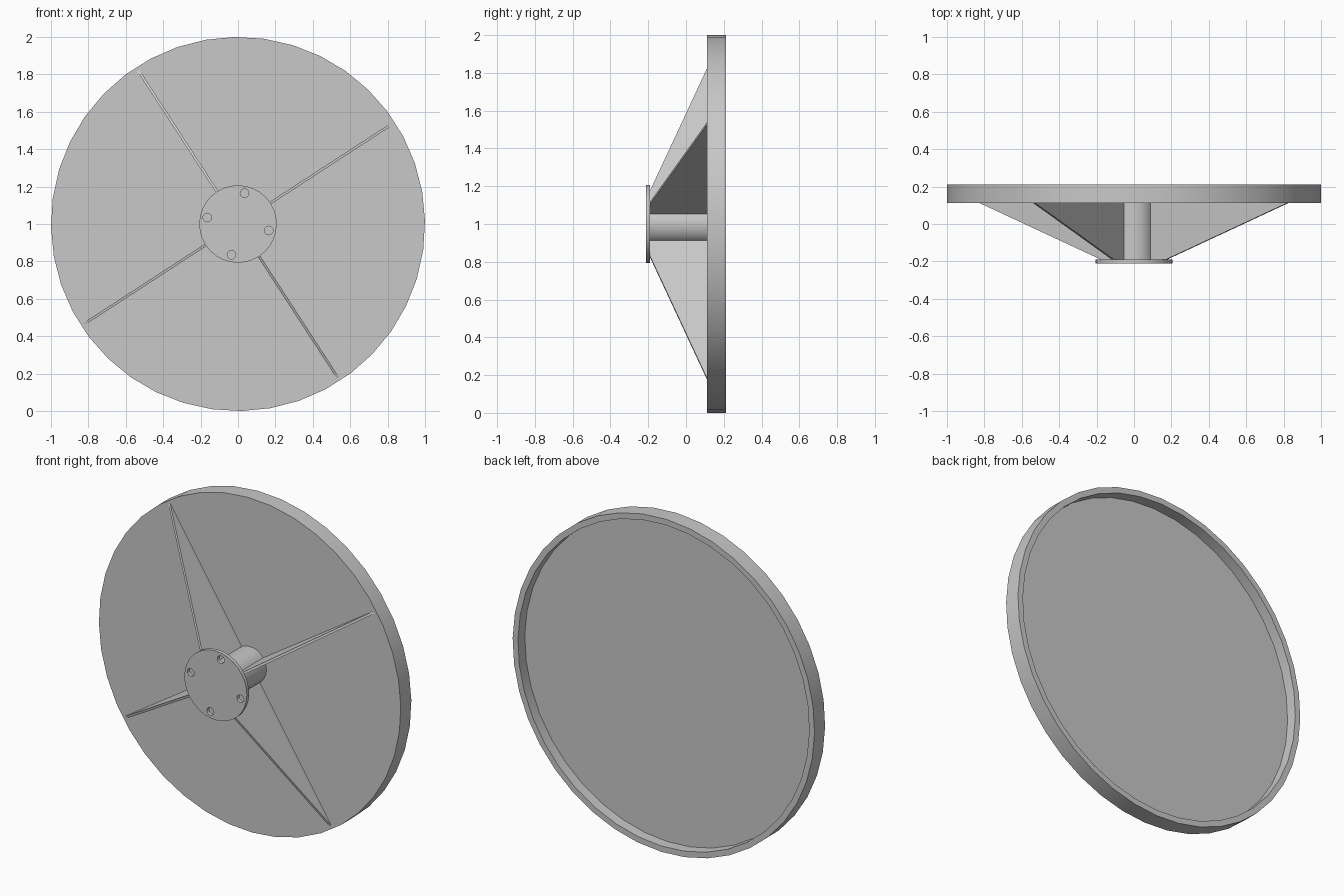
import bpy, bmesh, math
from mathutils import Matrix, Vector

cube = bpy.data.objects.get("Cube")
if cube:
    bpy.data.objects.remove(cube, do_unlink=True)

CENTRE = Vector((0, 0, 1))
TILT = math.radians(33)      # angle of the first rib in the x-z plane
BACK, FRONT = 0.112, -0.19   # ribs and hub run between these depths

grey = bpy.data.materials.new("light grey metal")
grey.use_nodes = True
colour = (0.58, 0.58, 0.58, 1)
grey.diffuse_color = colour
grey.node_tree.nodes["Principled BSDF"].inputs["Base Color"].default_value = colour


def finish(name, bm):
    bmesh.ops.recalc_face_normals(bm, faces=bm.faces)
    mesh = bpy.data.meshes.new(name)
    bm.to_mesh(mesh)
    bm.free()
    mesh.materials.append(grey)
    obj = bpy.data.objects.new(name, mesh)
    obj.location = CENTRE
    bpy.context.collection.objects.link(obj)
    return obj


def smooth(obj):
    bpy.ops.object.select_all(action="DESELECT")
    obj.select_set(True)
    bpy.context.view_layer.objects.active = obj
    bpy.ops.object.shade_smooth_by_angle(angle=math.radians(30))


def lathe(name, profile, sides, start):
    """Turn (radius, depth) points around the y axis; caps close both ends."""
    bm = bmesh.new()
    rings = []
    for r, y in profile:
        angles = [start + math.tau * i / sides for i in range(sides)]
        rings.append([bm.verts.new((r * math.cos(a), y, r * math.sin(a))) for a in angles])
    for a, b in zip(rings, rings[1:]):
        for i in range(sides):
            j = (i + 1) % sides
            bm.faces.new((a[i], a[j], b[j], b[i]))
    bm.faces.new(rings[0])
    bm.faces.new(rings[-1])
    return finish(name, bm)


# Large dish: flat front, thin raised rim around a recessed back
dish = lathe("dish", [(1, BACK), (1, 0.212), (0.965, 0.212), (0.965, 0.147)],
             40, math.radians(91))
dish.data.materials[0] = grey
smooth(dish)

# Central hub tube joining the dish to the mounting plate
hub = lathe("hub", [(0.11, FRONT), (0.11, BACK)], 32, TILT)
smooth(hub)

# Round mounting plate with four bolt holes midway between the ribs
plate = lathe("mounting_plate", [(0.207, -0.212), (0.207, FRONT)], 32, TILT)
bm = bmesh.new()
for k in range(4):
    a = TILT + math.pi / 4 + k * math.pi / 2
    spot = Matrix.Translation((0.168 * math.cos(a), -0.2, 0.168 * math.sin(a)))
    bmesh.ops.create_cone(bm, cap_ends=True, segments=16, radius1=0.023, radius2=0.023,
                          depth=0.1, matrix=spot @ Matrix.Rotation(math.pi / 2, 4, "X"))
cutter = finish("bolt_hole_cutter", bm)
cut = plate.modifiers.new("bolt holes", "BOOLEAN")
cut.operation, cut.solver, cut.object = "DIFFERENCE", "EXACT", cutter
bpy.context.view_layer.objects.active = plate
bpy.ops.object.modifier_apply(modifier=cut.name)
bpy.data.objects.remove(cutter, do_unlink=True)
smooth(plate)

# Four thin tapering ribs bracing the dish against the plate
outline = [(0.09, FRONT), (0.207, FRONT), (0.98, BACK), (0.09, BACK)]
for k in range(4):
    bm = bmesh.new()
    sides = [[bm.verts.new((r, y, t)) for r, y in outline] for t in (-0.007, 0.007)]
    for side in sides:
        bm.faces.new(side)
    for i in range(4):
        j = (i + 1) % 4
        bm.faces.new((sides[0][i], sides[0][j], sides[1][j], sides[1][i]))
    bm.transform(Matrix.Rotation(-(TILT + k * math.pi / 2), 4, "Y"))
    finish(f"rib_{k + 1}", bm)
